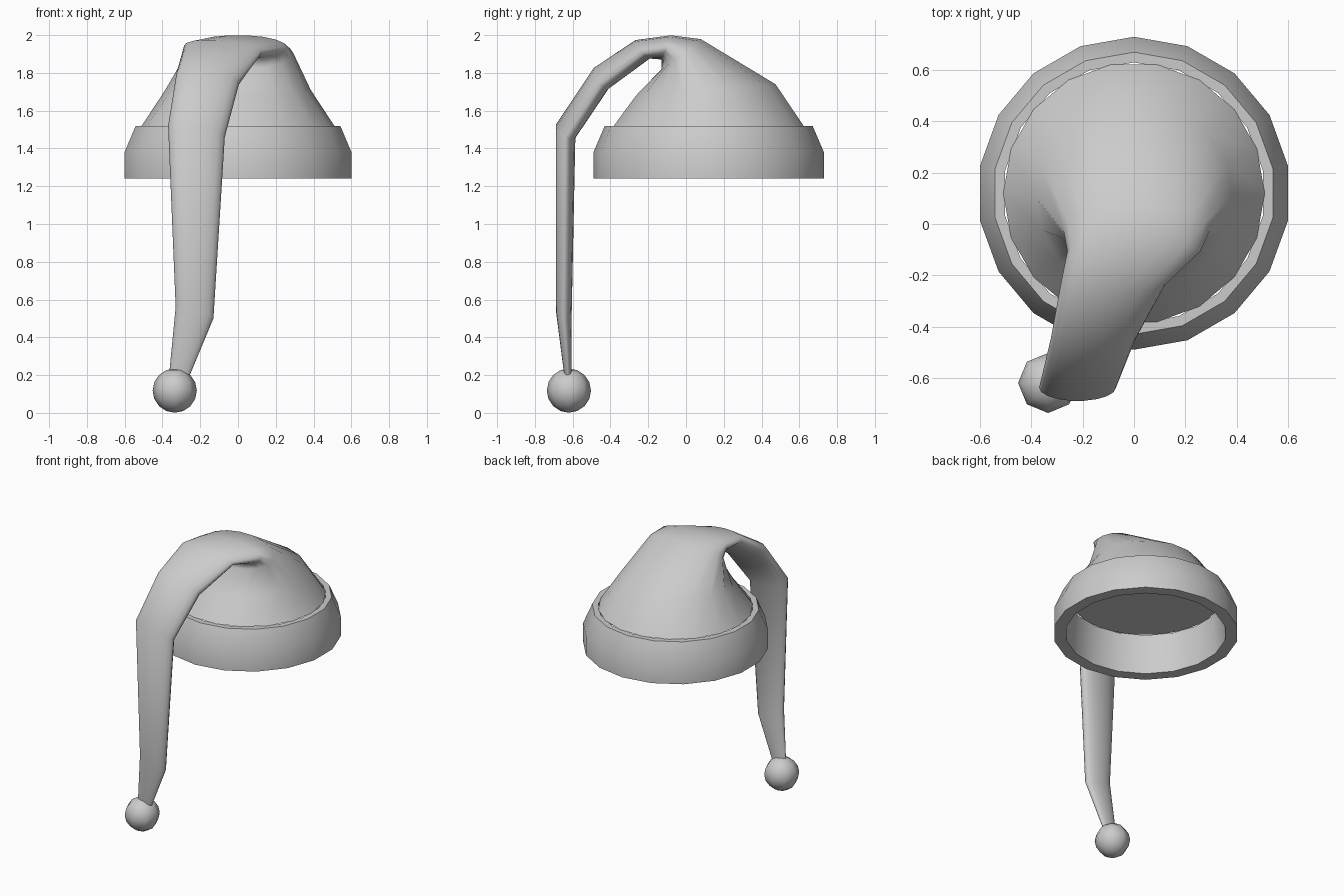
import bpy, bmesh, math

if "Cube" in bpy.data.objects:
    bpy.data.objects.remove(bpy.data.objects["Cube"])

N = 18


def loft(name, rings, closed=False, caps=False):
    """Skin a list of vertex rings into one smooth mesh."""
    bm = bmesh.new()
    loops = [[bm.verts.new(p) for p in ring] for ring in rings]
    pairs = list(zip(loops, loops[1:]))
    if closed:
        pairs.append((loops[-1], loops[0]))
    for a, b in pairs:
        for i in range(N):
            j = (i + 1) % N
            bm.faces.new((a[i], a[j], b[j], b[i]))
    if caps:
        for f in (bm.faces.new(loops[0][::-1]), bm.faces.new(loops[-1])):
            for e in f.edges:
                e.smooth = False
    bmesh.ops.recalc_face_normals(bm, faces=bm.faces)
    for f in bm.faces:
        f.smooth = True
    mesh = bpy.data.meshes.new(name)
    bm.to_mesh(mesh)
    bm.free()
    ob = bpy.data.objects.new(name, mesh)
    bpy.context.collection.objects.link(ob)
    return ob


def circle(r, z):
    angles = [math.radians(10 + 20 * i) for i in range(N)]
    return [(r * math.cos(a), 0.12 + r * math.sin(a), z) for a in angles]


def oval(cx, hw, top, bottom, tilt):
    """Oval ring spanning two (y, z) points, with half width hw along x."""
    pts = []
    for i in range(N):
        a = 2 * math.pi * i / N
        c, s = math.cos(a), math.sin(a)
        y = (top[0] + bottom[0]) / 2 + (top[0] - bottom[0]) / 2 * s
        z = (top[1] + bottom[1]) / 2 + (top[1] - bottom[1]) / 2 * s
        pts.append((cx + hw * c, y, z - tilt * c))
    return pts


# Thick brim band
profile = [(0.53, 1.24), (0.61, 1.24), (0.61, 1.38), (0.55, 1.52), (0.51, 1.52)]
brim = loft("brim", [circle(r, z) for r, z in profile], closed=True)
bpy.context.view_layer.objects.active = brim
brim.select_set(True)
bpy.ops.object.shade_smooth_by_angle(angle=math.radians(40))
brim.select_set(False)

# Crown folding over into the hanging tail
sections = [
    (0.00, 0.51, (0.63, 1.52), (-0.39, 1.52), 0),
    (0.00, 0.385, (0.48, 1.74), (-0.27, 1.68), 0),
    (0.01, 0.285, (0.08, 1.98), (-0.13, 1.82), 0),
    (0.00, 0.26, (-0.08, 2.00), (-0.13, 1.87), 0),
    (-0.08, 0.205, (-0.27, 1.97), (-0.19, 1.88), 0.02),
    (-0.16, 0.165, (-0.49, 1.82), (-0.41, 1.72), 0.03),
    (-0.22, 0.15, (-0.69, 1.52), (-0.585, 1.46), 0.03),
    (-0.23, 0.10, (-0.69, 0.55), (-0.605, 0.51), 0.03),
    (-0.31, 0.055, (-0.645, 0.20), (-0.605, 0.20), 0),
]
loft("crown_and_tail", [oval(*s) for s in sections], caps=True)

# Pompom at the tail tip
bpy.ops.mesh.primitive_uv_sphere_add(segments=8, ring_count=8, radius=0.117,
                                     location=(-0.335, -0.62, 0.118))
bpy.context.object.name = "pompom"
bpy.ops.object.shade_smooth()
